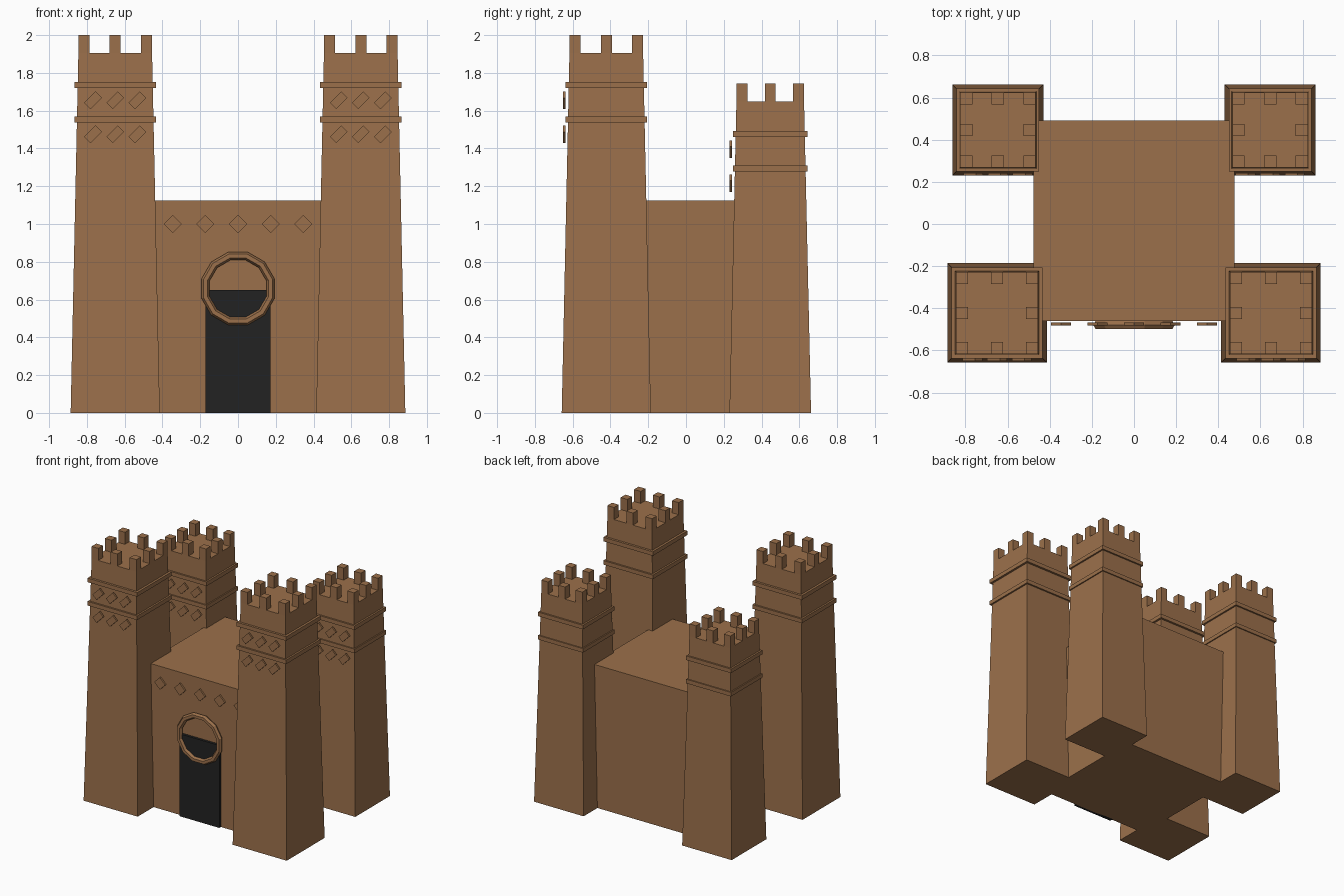
import bpy, bmesh, math
from mathutils import Matrix, Vector

if "Cube" in bpy.data.objects:
    bpy.data.objects.remove(bpy.data.objects["Cube"], do_unlink=True)


def make_material(name, color):
    mat = bpy.data.materials.new(name)
    mat.use_nodes = True
    mat.diffuse_color = color
    bsdf = next(n for n in mat.node_tree.nodes if n.type == 'BSDF_PRINCIPLED')
    bsdf.inputs["Base Color"].default_value = color
    return mat


SAND = make_material("sand_brown", (0.33, 0.163, 0.07, 1))
DARK = make_material("door_black", (0.016, 0.016, 0.016, 1))


def add_box(bm, center, size, angle=0.0, taper=1.0):
    """Box turned about the y axis, with its top scaled by taper."""
    verts = bmesh.ops.create_cube(bm, size=1)["verts"]
    turn = Matrix.Rotation(angle, 4, 'Y')
    for v in verts:
        k = taper if v.co.z > 0 else 1
        p = Vector((v.co.x * size[0] * k, v.co.y * size[1] * k, v.co.z * size[2]))
        v.co = turn @ p + Vector(center)


def finish(name, bm, mat):
    bmesh.ops.recalc_face_normals(bm, faces=bm.faces)
    mesh = bpy.data.meshes.new(name)
    bm.to_mesh(mesh)
    bm.free()
    mesh.materials.append(mat)
    obj = bpy.data.objects.new(name, mesh)
    bpy.context.collection.objects.link(obj)
    return obj


def tower(name, x, y, base, top, height, merlon, band, bands, tile_y, tile_rows, step):
    # tapered shaft
    bm = bmesh.new()
    add_box(bm, (x, y, height / 2), (2 * base, 2 * base, height), taper=top / base)
    finish(name + "_shaft", bm, SAND)

    # eight merlons around the roof edge
    bm = bmesh.new()
    width = 0.058
    reach = top - width / 2
    for i in (-1, 0, 1):
        for j in (-1, 0, 1):
            if i or j:
                add_box(bm, (x + i * reach, y + j * reach, height + merlon / 2),
                        (width, width, merlon))
    finish(name + "_merlons", bm, SAND)

    # projecting bands
    bm = bmesh.new()
    for z in bands:
        add_box(bm, (x, y, z), (2 * band, 2 * band, 0.032))
    finish(name + "_bands", bm, SAND)

    # slanted tiles on the front
    bm = bmesh.new()
    for z in tile_rows:
        for i in (-1, 0, 1):
            add_box(bm, (x + i * step, tile_y, z), (0.085, 0.013, 0.048), -math.pi / 4)
    finish(name + "_tiles", bm, SAND)


for side, s in (("left", 1), ("right", -1)):
    tower("front_" + side + "_tower", s * 0.65, -0.422, 0.236, 0.195, 1.905, 0.095,
          0.216, (1.737, 1.553), -0.644, (1.655, 1.475), 0.117)
    tower("back_" + side + "_tower", s * 0.646, 0.446, 0.216, 0.179, 1.648, 0.095,
          0.196, (1.477, 1.293), 0.236, (1.396, 1.216), 0.117)

# main hall
bm = bmesh.new()
add_box(bm, (0, 0.015, 0.5625), (0.956, 0.95, 1.125))
finish("hall", bm, SAND)

# diamond row above the gate
bm = bmesh.new()
for i in range(-2, 3):
    add_box(bm, (i * 0.173, -0.474, 1.0), (0.068, 0.013, 0.068), math.pi / 4)
finish("hall_diamonds", bm, SAND)

# door
bm = bmesh.new()
add_box(bm, (0, -0.465, 0.325), (0.346, 0.03, 0.65))
finish("door", bm, DARK)

# twelve-sided ring over the door
bpy.ops.mesh.primitive_torus_add(major_segments=12, minor_segments=6,
                                 major_radius=0.178, minor_radius=0.022)
ring = bpy.context.object
ring.name = "gate_ring"
ring.data.transform(Matrix.Translation((0, -0.479, 0.658))
                    @ Matrix.Rotation(math.pi / 2, 4, 'X')
                    @ Matrix.Rotation(math.pi / 12, 4, 'Z'))
ring.data.materials.append(SAND)
